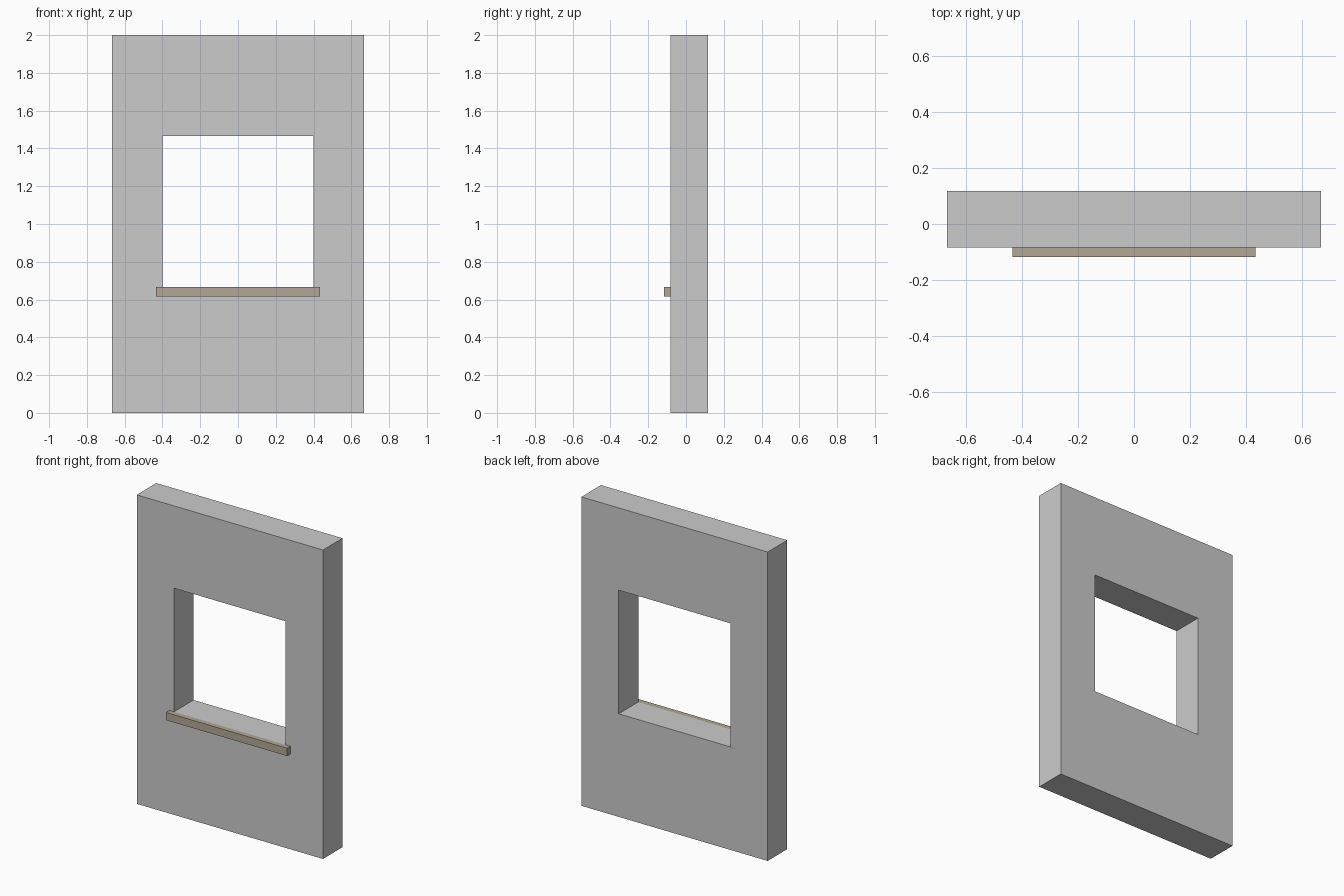
import bpy, bmesh

if "Cube" in bpy.data.objects:
    bpy.data.objects.remove(bpy.data.objects["Cube"])

FRONT, BACK = -0.083, 0.117


def make_object(name, bm):
    bmesh.ops.recalc_face_normals(bm, faces=bm.faces)
    mesh = bpy.data.meshes.new(name)
    bm.to_mesh(mesh)
    bm.free()
    obj = bpy.data.objects.new(name, mesh)
    bpy.context.collection.objects.link(obj)
    return obj


def rect(bm, half_width, z0, z1, y):
    corners = [(-half_width, z0), (half_width, z0), (half_width, z1), (-half_width, z1)]
    return [bm.verts.new((x, y, z)) for x, z in corners]


# Wall: a rectangular ring around the window opening, extruded to its thickness
bm = bmesh.new()
outer = rect(bm, 0.667, 0.0, 2.0, FRONT)
inner = rect(bm, 0.4, 0.667, 1.467, FRONT)
ring = []
for i in range(4):
    j = (i + 1) % 4
    ring.append(bm.faces.new((outer[i], outer[j], inner[j], inner[i])))
back = bmesh.ops.extrude_face_region(bm, geom=ring, use_keep_orig=True)
moved = [g for g in back["geom"] if isinstance(g, bmesh.types.BMVert)]
bmesh.ops.translate(bm, verts=moved, vec=(0, BACK - FRONT, 0))
make_object("wall", bm)

# Window sill: a slab through the wall, flush at the back, projecting in front
bm = bmesh.new()
bmesh.ops.create_cube(bm, size=1)
bmesh.ops.scale(bm, verts=bm.verts, vec=(0.867, 0.234, 0.05))
bmesh.ops.translate(bm, verts=bm.verts, vec=(0, 0, 0.642))
sill = make_object("window_sill", bm)
stone = bpy.data.materials.new("sill_stone")
stone.diffuse_color = (0.45, 0.39, 0.30, 1)
stone.use_nodes = True
stone.node_tree.nodes["Principled BSDF"].inputs["Base Color"].default_value = stone.diffuse_color
sill.data.materials.append(stone)
